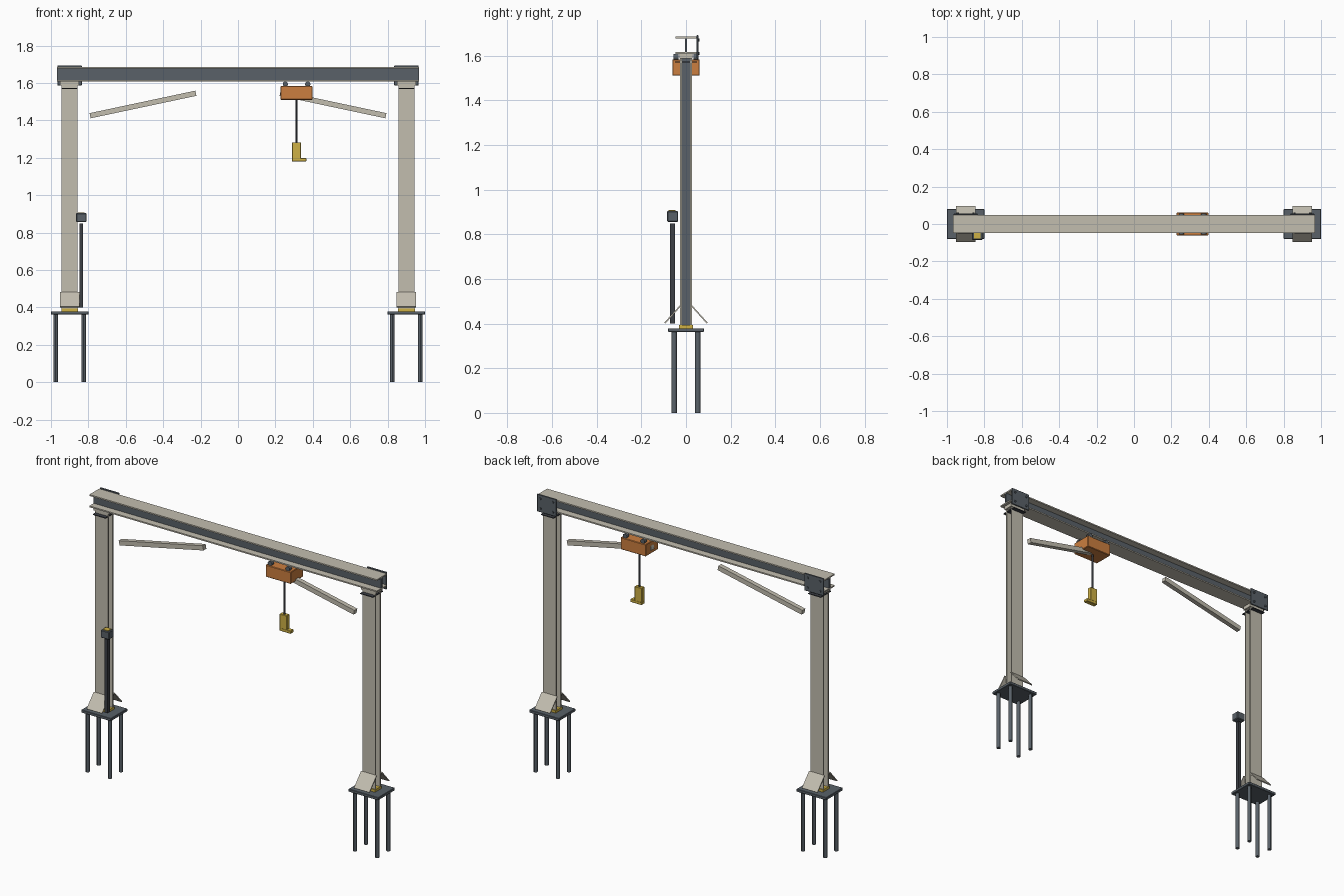
import bpy
import math
from mathutils import Matrix

cube = bpy.data.objects.get("Cube")
if cube:
    bpy.data.objects.remove(cube, do_unlink=True)


def material(name, rgb):
    mat = bpy.data.materials.new(name)
    mat.use_nodes = True
    color = (*rgb, 1)
    mat.diffuse_color = color
    mat.node_tree.nodes["Principled BSDF"].inputs["Base Color"].default_value = color
    return mat


PALE = material("pale_paint", (0.54, 0.51, 0.43))
STEEL = material("blue_grey_steel", (0.10, 0.12, 0.14))
DARK = material("dark_steel", (0.045, 0.05, 0.06))
ORANGE = material("orange_paint", (0.60, 0.21, 0.05))
YELLOW = material("yellow_paint", (0.62, 0.44, 0.06))


def finish(obj, name, mat, bevel=0):
    obj.name = name
    obj.data.materials.append(mat)
    if bevel:
        mod = obj.modifiers.new("soft_edges", "BEVEL")
        mod.width = bevel
        mod.segments = 1
    return obj


def box(name, mat, x, y, z, bevel=0, tilt=None):
    """Box from (low, high) spans, optionally turned about its centre."""
    spans = (x, y, z)
    centre = [(a + b) / 2 for a, b in spans]
    size = [b - a for a, b in spans]
    bpy.ops.mesh.primitive_cube_add(size=1, location=centre)
    obj = bpy.context.object
    obj.data.transform(Matrix.Diagonal((*size, 1)))
    if tilt:
        obj.rotation_euler = tilt
    return finish(obj, name, mat, bevel)


def rod(name, mat, centre, radius, length, sides=12, axis="Z"):
    bpy.ops.mesh.primitive_cylinder_add(vertices=sides, radius=radius,
                                        depth=length, location=centre)
    obj = bpy.context.object
    if axis == "Y":
        obj.rotation_euler.x = math.pi / 2
    finish(obj, name, mat)
    bpy.ops.object.shade_smooth_by_angle()
    return obj


def around(c, half):
    return (c - half, c + half)


# Overhead I-beam
BEAM = around(0, 0.968)
box("beam_top_flange", PALE, BEAM, around(0, 0.047), (1.677, 1.685))
box("beam_bottom_flange", PALE, BEAM, around(0, 0.047), (1.608, 1.616))
box("beam_web", STEEL, BEAM, around(0, 0.005), (1.616, 1.677))

for side, label in ((-1, "right"), (1, "left")):
    cx = side * 0.9

    # H-section column
    for fy, face in ((-1, "front"), (1, "back")):
        box(f"{label}_column_{face}_flange", PALE, around(cx, 0.043),
            around(fy * 0.022, 0.004), (0.393, 1.59))
    box(f"{label}_column_web", STEEL, around(cx, 0.005), around(0, 0.018), (0.393, 1.59))

    # Column head
    box(f"{label}_column_cap", PALE, around(cx, 0.051), around(0, 0.03), (1.587, 1.608))
    box(f"{label}_cap_shelf", DARK, around(cx, 0.043), around(0, 0.05), (1.569, 1.574))

    # Bolted splice plate behind the beam end
    box(f"{label}_splice_plate", STEEL, around(cx, 0.065), (0.048, 0.055),
        (1.587, 1.693), 0.002)
    for bx in (-0.042, 0.042):
        for bz in (1.61, 1.67):
            rod(f"{label}_splice_bolt", STEEL, (cx + bx, 0.057, bz), 0.007, 0.008, 6, "Y")

    # Footing: plate, yellow shim, sloped gussets and anchor rods
    box(f"{label}_base_plate", STEEL, around(cx, 0.1), around(0, 0.08), (0.362, 0.379), 0.002)
    box(f"{label}_base_shim", YELLOW, around(cx, 0.045), around(0, 0.032), (0.379, 0.394))
    for gy, face in ((-1, "front"), (1, "back")):
        box(f"{label}_{face}_gusset", PALE, around(cx, 0.052), around(gy * 0.06, 0.003),
            around(0.441, 0.052), tilt=(gy * math.radians(42), 0, 0))
        for gx in (-1, 1):
            rod(f"{label}_anchor_rod", STEEL, (cx + gx * 0.075, gy * 0.053, 0.182),
                0.012, 0.364)

    # Sloped brace under the beam
    box(f"{label}_brace", PALE, around(side * 0.508, 0.289), around(0, 0.014),
        around(1.485, 0.014), tilt=(0, side * math.radians(12), 0))

# Hoist trolley hung from the beam
HX = 0.313
box("hoist_body", ORANGE, around(HX, 0.085), around(0, 0.061), (1.51, 1.583), 0.003)
for wx in (-0.06, 0.06):
    for wy in (-0.045, 0.045):
        rod("trolley_wheel", STEEL, (HX + wx, wy, 1.594), 0.014, 0.022, 14, "Y")
rod("hoist_cable", DARK, (HX, 0, 1.395), 0.006, 0.235)
box("hook_block", YELLOW, around(HX, 0.024), around(0, 0.014), (1.195, 1.283), 0.002)
box("hook_toe", YELLOW, (HX - 0.024, HX + 0.052), around(0, 0.014), (1.18, 1.198), 0.002)

# Control post by the right column
PX, PY = -0.838, -0.06
box("control_post", DARK, around(PX, 0.01), around(PY, 0.011), (0.4, 0.848))
box("control_box", STEEL, around(PX, 0.028), around(PY, 0.025), (0.856, 0.904), 0.004)
box("control_button", YELLOW, around(PX, 0.018), around(PY - 0.002, 0.016), (0.902, 0.908))
